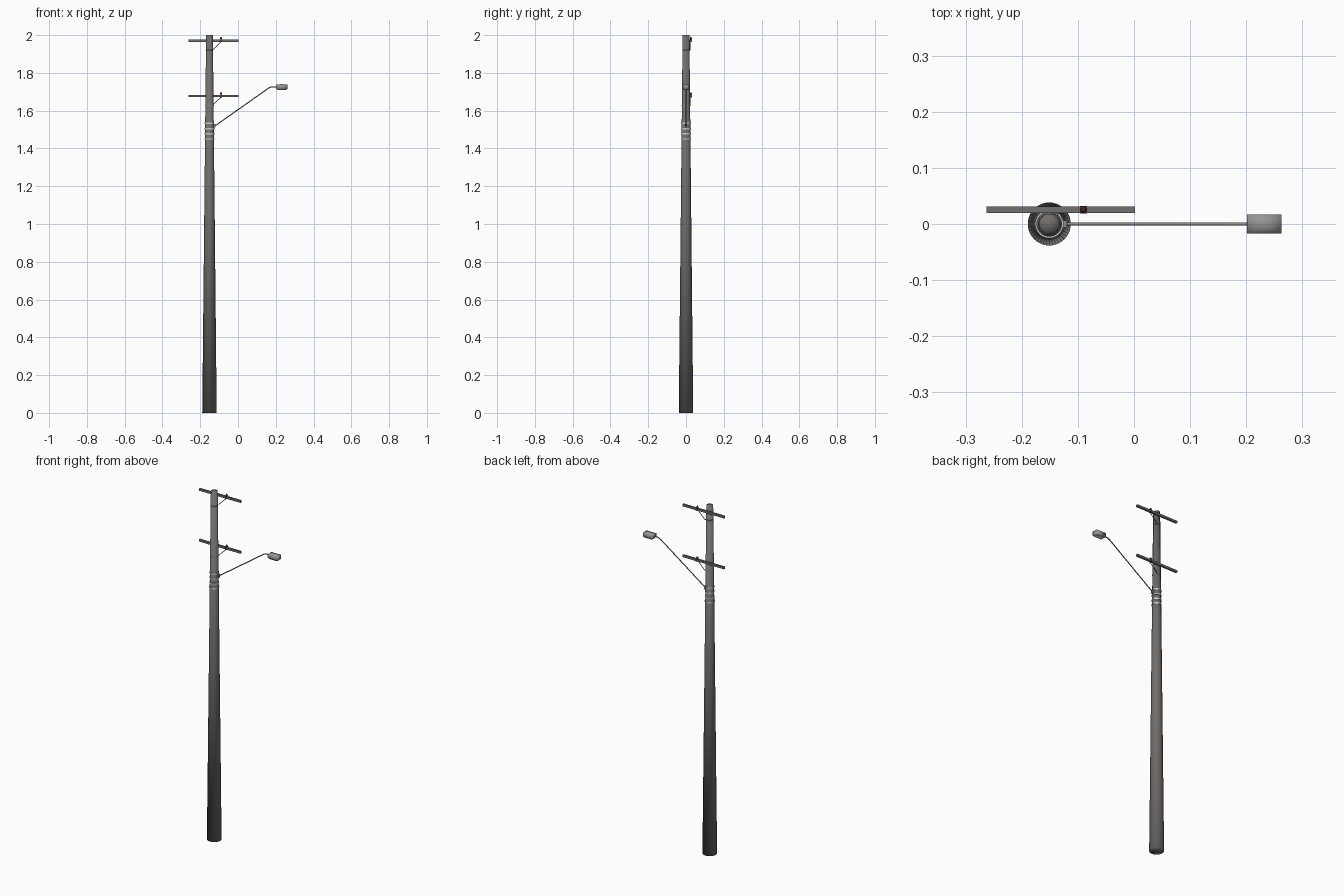
import bpy, bmesh, math
from mathutils import Vector

if "Cube" in bpy.data.objects:
    bpy.data.objects.remove(bpy.data.objects["Cube"])

PX = -0.151  # pole axis


def mat(name, c):
    m = bpy.data.materials.new(name)
    m.diffuse_color = (*c, 1)
    m.use_nodes = True
    m.node_tree.nodes["Principled BSDF"].inputs["Base Color"].default_value = m.diffuse_color
    return m


WOOD = mat("weathered_wood", (0.165, 0.155, 0.148))
ARM = mat("crossarm_grey", (0.17, 0.165, 0.16))
STEEL = mat("grey_steel", (0.27, 0.27, 0.27))
BAND = mat("light_steel", (0.62, 0.62, 0.62))
HEAD = mat("lamp_grey", (0.30, 0.30, 0.30))
LENS = mat("lamp_lens", (0.8, 0.8, 0.8))
CERAMIC = mat("brown_ceramic", (0.09, 0.04, 0.035))


def finish(name, bm, m, angle=35):
    bmesh.ops.recalc_face_normals(bm, faces=bm.faces)
    me = bpy.data.meshes.new(name)
    bm.to_mesh(me)
    bm.free()
    o = bpy.data.objects.new(name, me)
    bpy.context.collection.objects.link(o)
    me.materials.append(m)
    if angle:
        bpy.context.view_layer.objects.active = o
        o.select_set(True)
        bpy.ops.object.shade_smooth_by_angle(angle=math.radians(angle))
        o.select_set(False)
    return o


def lathe(name, x, y, profile, m, n=32, angle=35):
    """Stack of rings (radius, z), capped with a centre fan at both ends."""
    bm = bmesh.new()
    rings = [[bm.verts.new((x + r * math.cos(2 * math.pi * i / n),
                            y + r * math.sin(2 * math.pi * i / n), z)) for i in range(n)]
             for r, z in profile]
    for a, b in zip(rings, rings[1:]):
        for i in range(n):
            bm.faces.new((a[i], a[(i + 1) % n], b[(i + 1) % n], b[i]))
    for ring, (r, z) in ((rings[0], profile[0]), (rings[-1], profile[-1])):
        c = bm.verts.new((x, y, z))
        for i in range(n):
            bm.faces.new((ring[i], ring[(i + 1) % n], c))
    return finish(name, bm, m, angle)


def box(name, lo, hi, m):
    bm = bmesh.new()
    bmesh.ops.create_cube(bm, size=1)
    for v in bm.verts:
        v.co = Vector([(a + b) / 2 + c * (b - a) for a, b, c in zip(lo, hi, v.co)])
    return finish(name, bm, m, 0)


def tube(name, pts, r, m):
    cu = bpy.data.curves.new(name, 'CURVE')
    cu.dimensions = '3D'
    cu.bevel_depth = r
    cu.bevel_resolution = 2
    cu.use_fill_caps = True
    s = cu.splines.new('POLY')
    s.points.add(len(pts) - 1)
    for p, c in zip(s.points, pts):
        p.co = (*c, 1)
    cu.materials.append(m)
    o = bpy.data.objects.new(name, cu)
    bpy.context.collection.objects.link(o)
    return o


def pole_radius(z):
    return 0.0383 - 0.0203 * z / 2


# Tapered pole, softly shaded over its top edge
lathe("pole", PX, 0, [(pole_radius(0), 0), (pole_radius(1), 1), (pole_radius(2), 2)],
      WOOD, 40, 100)

# Strap bands round the pole
for i, z in enumerate((1.45, 1.477, 1.505, 1.533)):
    r = pole_radius(z) + 0.0025
    lathe(f"strap_band_{i}", PX, 0, [(r, z - 0.0035), (r, z + 0.0035)], BAND, 40)

# Two crossarm assemblies
for tag, z in (("upper", 1.97), ("lower", 1.678)):
    box(f"{tag}_crossarm", (-0.263, 0.020, z - 0.006), (0.002, 0.031, z + 0.006), ARM)
    zb = z - 0.05
    r = pole_radius(zb)
    tube(f"{tag}_brace", [(PX + r * 0.6, r * 0.75, zb), (-0.135, 0.021, zb),
                          (-0.088, 0.021, z - 0.004)], 0.002, STEEL)
    lathe(f"{tag}_brace_band", PX, 0, [(r + 0.001, zb - 0.002), (r + 0.001, zb + 0.002)], STEEL)
    lathe(f"{tag}_insulator", -0.09, 0.0255,
          [(0.003, z + 0.005), (0.003, z + 0.009), (0.006, z + 0.011),
           (0.005, z + 0.015), (0.003, z + 0.019)], CERAMIC, 12)
    box(f"{tag}_insulator_clamp", (-0.096, 0.0185, z - 0.007), (-0.084, 0.0325, z + 0.007), CERAMIC)

# Lamp bracket and bent arm
box("lamp_bracket", (-0.131, -0.006, 1.51), (-0.119, 0.006, 1.53), STEEL)
tube("lamp_arm", [(-0.128, 0, 1.515), (0.16, 0, 1.718), (0.175, 0, 1.726), (0.21, 0, 1.726)],
     0.0029, STEEL)

# Lamp head: stacked rectangles (x0, x1, half depth, z) with a low peaked lid
bm = bmesh.new()
rings = [[bm.verts.new(c) for c in ((a, -h, z), (b, -h, z), (b, h, z), (a, h, z))]
         for a, b, h, z in ((0.206, 0.259, 0.0145, 1.711), (0.201, 0.263, 0.017, 1.717),
                            (0.201, 0.263, 0.017, 1.737))]
for a, b in zip(rings, rings[1:]):
    for i in range(4):
        bm.faces.new((a[i], a[(i + 1) % 4], b[(i + 1) % 4], b[i]))
bm.faces.new(rings[0])
tip = bm.verts.new((0.232, 0, 1.741))
for i in range(4):
    bm.faces.new((rings[-1][i], rings[-1][(i + 1) % 4], tip))
finish("lamp_head", bm, HEAD, 95)
box("lamp_lens", (0.208, -0.0125, 1.7095), (0.257, 0.0125, 1.7125), LENS)
